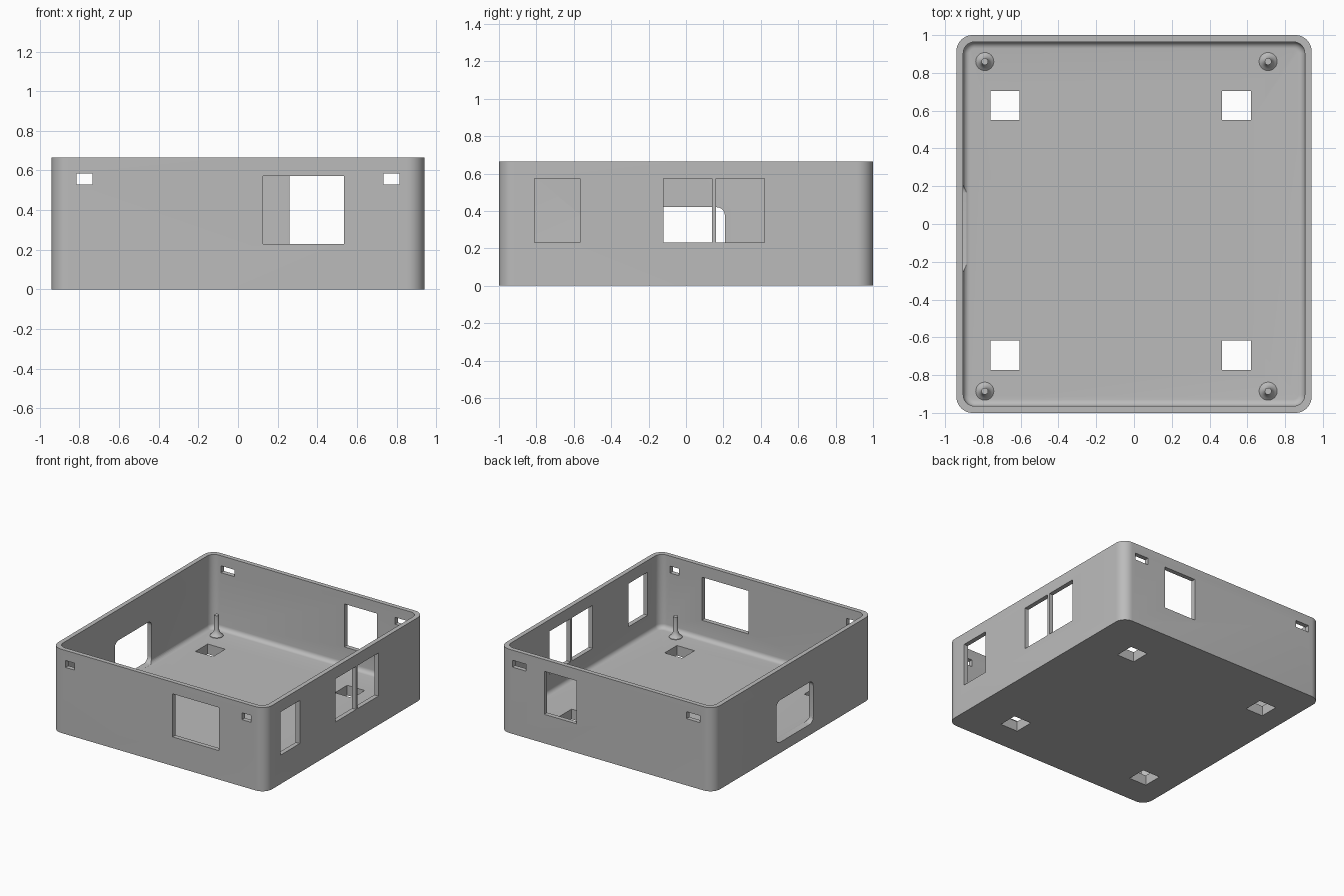
import bpy, bmesh, math

if "Cube" in bpy.data.objects:
    bpy.data.objects.remove(bpy.data.objects["Cube"])

HX, HY, H = 0.94, 1.0, 0.665      # half width, half depth, height
WALL, FLOOR, FILLET = 0.036, 0.08, 0.035

grey = bpy.data.materials.new("plain grey")
grey.diffuse_color = (0.5, 0.5, 0.5, 1)
grey.use_nodes = True
grey.node_tree.nodes["Principled BSDF"].inputs["Base Color"].default_value = grey.diffuse_color


def finish(name, bm, smooth=True):
    bmesh.ops.recalc_face_normals(bm, faces=bm.faces)
    me = bpy.data.meshes.new(name)
    bm.to_mesh(me)
    bm.free()
    me.materials.append(grey)
    ob = bpy.data.objects.new(name, me)
    bpy.context.collection.objects.link(ob)
    if smooth:
        shade(ob)
    return ob


def shade(ob):
    bpy.ops.object.select_all(action='DESELECT')
    ob.select_set(True)
    bpy.context.view_layer.objects.active = ob
    bpy.ops.object.shade_smooth_by_angle(angle=math.radians(30))


def ring(bm, inset, radius, z, seg=10):
    """Rounded rectangle of vertices, inset from the outer walls."""
    out = []
    for k, (sx, sy) in enumerate([(1, 1), (-1, 1), (-1, -1), (1, -1)]):
        cx, cy = sx * (HX - inset - radius), sy * (HY - inset - radius)
        for i in range(seg + 1):
            a = (k + i / seg) * math.pi / 2
            out.append(bm.verts.new((cx + radius * math.cos(a), cy + radius * math.sin(a), z)))
    return out


def bridge(bm, a, b):
    for i in range(len(a)):
        j = (i + 1) % len(a)
        bm.faces.new((a[i], a[j], b[j], b[i]))


# Open tray: outer wall, rim, inner wall, filleted floor edge
bm = bmesh.new()
levels = [(0, 0.085, 0), (0, 0.085, H), (WALL, 0.06, H)]
for i in range(7):
    a = i / 6 * math.pi / 2
    d = FILLET * (1 - math.cos(a))
    levels.append((WALL + d, 0.06 - d, FLOOR + FILLET * (1 - math.sin(a))))
rings = [ring(bm, *lv) for lv in levels]
for a, b in zip(rings, rings[1:]):
    bridge(bm, a, b)
bm.faces.new(rings[0])
bm.faces.new(rings[-1])
tray = finish("tray", bm, False)

# Openings as x, y, z ranges
Z0, Z1 = 0.23, 0.572
front, back, right = (-1.1, -0.9), (0.9, 1.1), (0.85, 1.05)
cuts = [((0.125, 0.535), front, (Z0, Z1)), ((0.26, 0.545), back, (Z0, Z1))]
cuts += [(right, span, (Z0, Z1)) for span in [(-0.81, -0.567), (-0.12, 0.14), (0.16, 0.42)]]
for s in (-1, 1):
    cuts.append(((s * 0.775 - 0.04, s * 0.775 + 0.04), front, (0.53, 0.585)))
    cuts.append(((s * 0.765 - 0.06, s * 0.765 + 0.06), back, (0.53, 0.585)))
for x in (-0.683, 0.543):
    for y in (-0.695, 0.628):
        cuts.append(((x - 0.077, x + 0.077), (y - 0.077, y + 0.077), (-0.1, 0.2)))


def add_box(bm, *ranges):
    verts = bmesh.ops.create_cube(bm, size=1)["verts"]
    for v in verts:
        v.co = [(lo + hi) / 2 + c * (hi - lo) for c, (lo, hi) in zip(v.co, ranges)]
    return verts


bm = bmesh.new()
for c in cuts:
    add_box(bm, *c)
# Rounded opening in the left wall
verts = add_box(bm, (-1.05, -0.885), (-0.255, 0.208), (0.085, 0.42))
edges = {e for v in verts for e in v.link_edges if abs(e.verts[0].co.x - e.verts[1].co.x) > 0.1}
bmesh.ops.bevel(bm, geom=list(edges), offset=0.045, segments=6, profile=0.5, affect='EDGES')
cutter = finish("opening_cutter", bm, False)
cutter.hide_render = True

mod = tray.modifiers.new("openings", 'BOOLEAN')
mod.operation, mod.solver, mod.object = 'DIFFERENCE', 'EXACT', cutter
bpy.context.view_layer.objects.active = tray
bpy.ops.object.modifier_apply(modifier=mod.name)
bpy.data.objects.remove(cutter)
shade(tray)

# Locating posts with flared feet
profile = [(0.048, FLOOR - 0.01), (0.048, FLOOR + 0.004), (0.036, FLOOR + 0.014), (0.026, FLOOR + 0.027),
           (0.018, FLOOR + 0.048), (0.018, 0.245)]
for n, (x, y) in enumerate([(-0.79, 0.86), (0.71, 0.86), (-0.79, -0.885), (0.71, -0.885)]):
    bm = bmesh.new()
    loops = [[bm.verts.new((x + r * math.cos(t * math.pi / 12), y + r * math.sin(t * math.pi / 12), z))
              for t in range(24)] for r, z in profile]
    for a, b in zip(loops, loops[1:]):
        bridge(bm, a, b)
    bm.faces.new(loops[0])
    bm.faces.new(loops[-1])
    finish(f"post_{n + 1}", bm)
